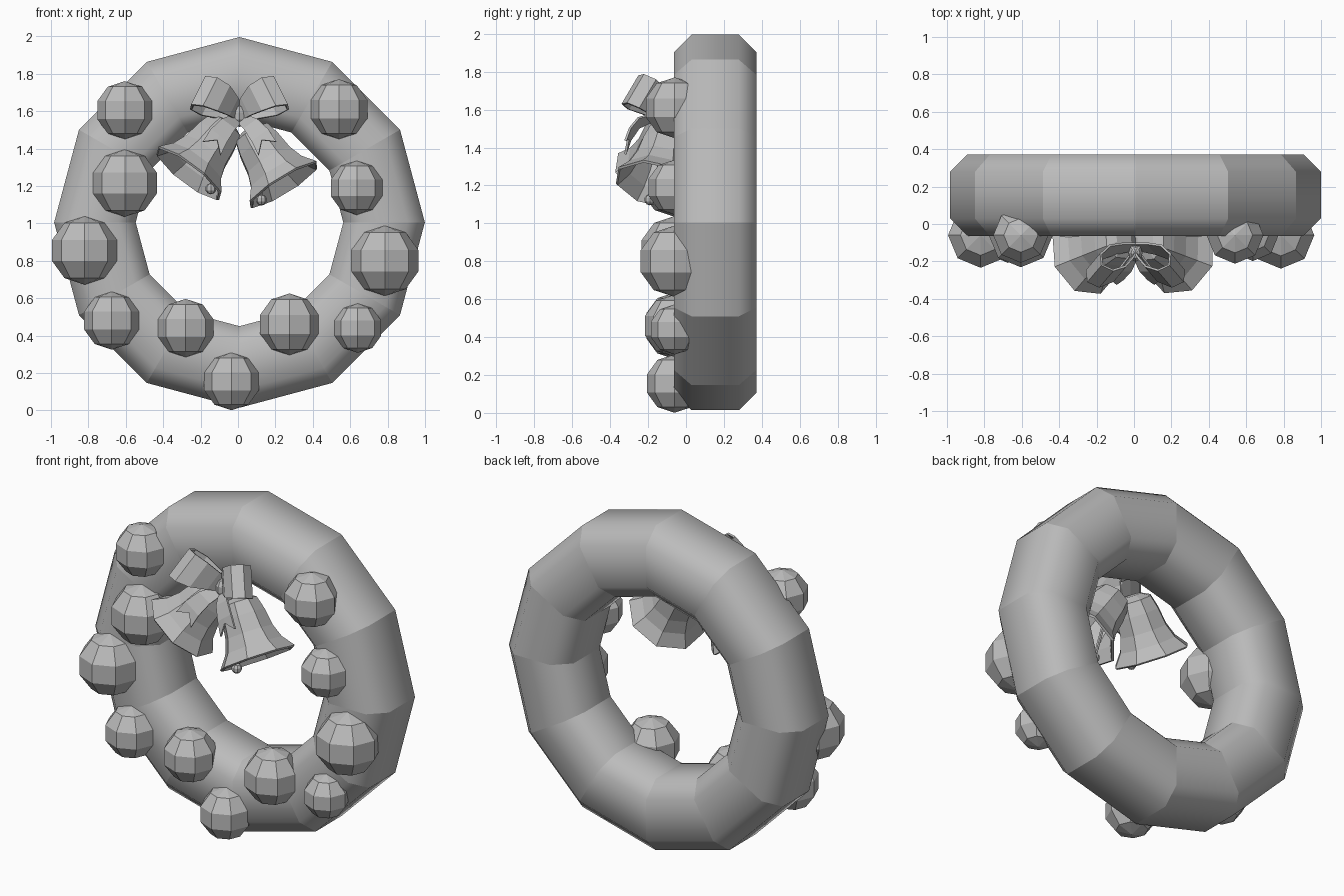
import bpy, bmesh, math
from mathutils import Vector, Matrix

cube = bpy.data.objects.get("Cube")
if cube:
    bpy.data.objects.remove(cube, do_unlink=True)

grey = bpy.data.materials.new("plain_grey")
grey.use_nodes = True
GREY = (0.5, 0.5, 0.5, 1)
grey.diffuse_color = GREY
grey.node_tree.nodes["Principled BSDF"].inputs["Base Color"].default_value = GREY


def finish(name, bm, thickness=0, smooth=False):
    bmesh.ops.recalc_face_normals(bm, faces=bm.faces)
    for f in bm.faces:
        f.smooth = smooth
    me = bpy.data.meshes.new(name)
    bm.to_mesh(me)
    bm.free()
    me.materials.append(grey)
    ob = bpy.data.objects.new(name, me)
    bpy.context.collection.objects.link(ob)
    if thickness:
        mod = ob.modifiers.new("thickness", "SOLIDIFY")
        mod.thickness = thickness
        mod.offset = 0
    return ob


def skin(bm, rows, close_rows=False, close_cols=False):
    """Bridge rows of points with quads."""
    grid = [[bm.verts.new(p) for p in row] for row in rows]
    n, m = len(grid), len(grid[0])
    for i in range(n if close_rows else n - 1):
        for j in range(m if close_cols else m - 1):
            a, b = grid[i], grid[(i + 1) % n]
            k = (j + 1) % m
            bm.faces.new((a[j], a[k], b[k], b[j]))
    return grid


# Wreath: twelve-sided ring with a bevelled square section
HALF, FLAT = 0.218, 0.125
section = [(HALF, -FLAT), (HALF, FLAT), (FLAT, HALF), (-FLAT, HALF),
           (-HALF, FLAT), (-HALF, -FLAT), (-FLAT, -HALF), (FLAT, -HALF)]
bm = bmesh.new()
rings = []
for i in range(12):
    a = math.tau * i / 12
    rings.append([(0.008 + (0.773 + r) * math.sin(a), 0.154 + y,
                   1.005 + (0.773 + r) * math.cos(a)) for r, y in section])
ring_verts = skin(bm, rings, True, True)
for ring in ring_verts:
    for j in range(8):
        bm.edges.get((ring[j], ring[(j + 1) % 8])).smooth = False
finish("wreath_ring", bm, smooth=True)

# Round ornaments: x, z, radius
ornaments = [(-0.605, 1.605, 0.155), (0.54, 1.61, 0.16), (-0.605, 1.215, 0.18),
             (0.635, 1.19, 0.145), (-0.82, 0.855, 0.183), (0.785, 0.8, 0.188),
             (-0.675, 0.48, 0.155), (0.64, 0.44, 0.132), (-0.28, 0.44, 0.156),
             (0.275, 0.46, 0.165), (-0.035, 0.155, 0.154)]
for i, (x, z, r) in enumerate(ornaments):
    bm = bmesh.new()
    bmesh.ops.create_uvsphere(bm, u_segments=8, v_segments=5, radius=r)
    bmesh.ops.translate(bm, verts=bm.verts, vec=(x, -0.06, z))
    finish(f"ornament_{i + 1}", bm)

# Bells: flared eight-sided shells, each with a clapper
profile = [(0.05, 0), (0.1, 0.025), (0.12, 0.1), (0.135, 0.2), (0.165, 0.28), (0.22, 0.35)]
bells = {"left": ((0.245, -0.16, 1.205), (0.53, -0.2, -0.85)),
         "right": ((-0.265, -0.165, 1.265), (-0.6, -0.24, -0.78))}
for side, (rim, axis) in bells.items():
    axis = Vector(axis).normalized()
    place = Matrix.Translation(Vector(rim) - axis * 0.35) @ \
        axis.to_track_quat("Z", "Y").to_matrix().to_4x4()
    bm = bmesh.new()
    rows = [[place @ Vector((r * math.cos(math.tau * k / 8), r * math.sin(math.tau * k / 8), d))
             for k in range(8)] for r, d in profile]
    grid = skin(bm, rows, close_cols=True)
    bm.faces.new(grid[0])
    finish(f"{side}_bell", bm, 0.014)

    # Clapper swings toward the inner side of the rim
    s = 1 if side == "left" else -1
    start = Vector(rim) - axis * 0.3
    end = Vector(rim) + Vector((-0.12 * s, -0.03, -0.08))
    rod = end - start
    bm = bmesh.new()
    bmesh.ops.create_cone(bm, cap_ends=True, segments=6, radius1=0.01, radius2=0.01,
                          depth=rod.length,
                          matrix=Matrix.Translation((start + end) / 2)
                          @ rod.to_track_quat("Z", "Y").to_matrix().to_4x4())
    bmesh.ops.create_uvsphere(bm, u_segments=8, v_segments=5, radius=0.03,
                              matrix=Matrix.Translation(end))
    finish(f"{side}_clapper", bm)

# Bow: two ribbon loops, two notched tails and a knot
loop_path = [(0, 0.01, 0.04), (0.08, 0.045, 0.06), (0.17, 0.07, 0.085), (0.25, 0.055, 0.095),
             (0.285, 0, 0.095), (0.25, -0.055, 0.095), (0.17, -0.07, 0.085),
             (0.08, -0.045, 0.06), (0, -0.01, 0.04)]
tail_path = [(0.01, -0.17, 1.56, 0.03), (0.06, -0.25, 1.53, 0.045),
             (0.11, -0.295, 1.47, 0.055), (0.15, -0.32, 1.4, 0.06)]
knot = Vector((0.008, -0.13, 1.58))
for side, s in (("left", 1), ("right", -1)):
    out = Vector((0.21 * s, -0.13, 0.125)).normalized()
    across = Vector((-0.085 * s, 0.1, 0.17)).normalized()
    depth = out.cross(across).normalized()
    bm = bmesh.new()
    skin(bm, [[knot + out * d + depth * t + across * h * k for k in (-1, 1)]
              for d, t, h in loop_path])
    finish(f"{side}_bow_loop", bm, 0.012)

    width = Vector((0.8 * s, 0, 0.6))
    rows = []
    for x, y, z, h in tail_path:
        c = Vector((x * s + 0.008, y, z))
        rows.append([c + width * h * k for k in (-1, 0, 1)])
    rows[-1][1] += Vector((-0.03 * s, 0.015, 0.045))
    bm = bmesh.new()
    skin(bm, rows)
    finish(f"{side}_bow_tail", bm, 0.012)

bm = bmesh.new()
bmesh.ops.create_uvsphere(bm, u_segments=8, v_segments=5, radius=1,
                          matrix=Matrix.Translation(knot + Vector((0, -0.025, -0.005)))
                          @ Matrix.Diagonal((0.04, 0.05, 0.06, 1)))
finish("bow_knot", bm)
